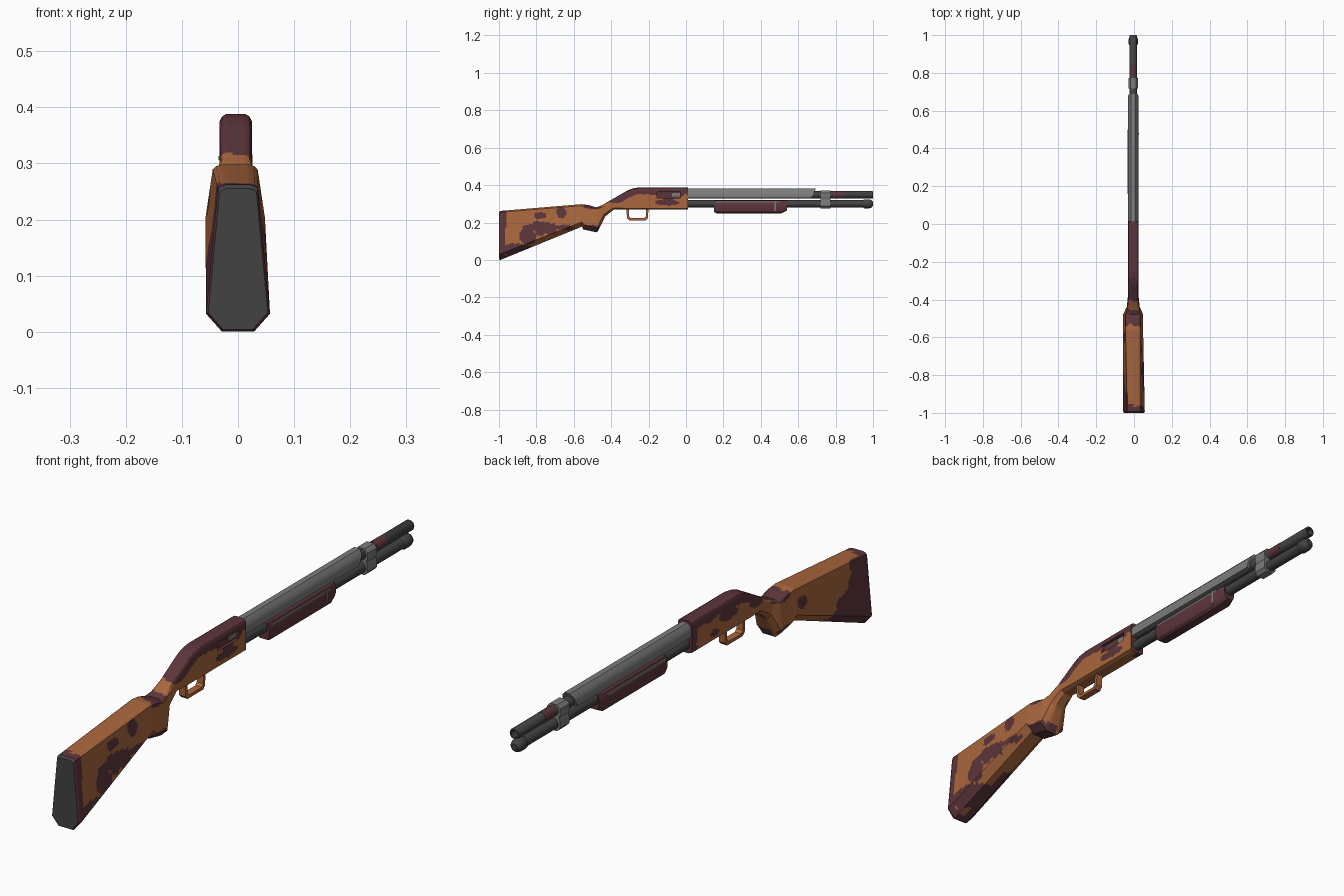
import bpy, bmesh, math
from mathutils import Vector, noise

if "Cube" in bpy.data.objects:
    bpy.data.objects.remove(bpy.data.objects["Cube"])

CX = -0.004  # gun axis


def mat(name, rgb):
    m = bpy.data.materials.new(name)
    m.diffuse_color = (*rgb, 1)
    m.use_nodes = True
    m.node_tree.nodes["Principled BSDF"].inputs["Base Color"].default_value = m.diffuse_color
    return m


ORANGE = mat("orange_brown", (0.40, 0.135, 0.047))
MAROON = mat("dark_maroon", (0.108, 0.036, 0.044))
DARK = mat("dark_grey", (0.055, 0.055, 0.056))
STEEL = mat("steel_grey", (0.20, 0.20, 0.20))


def finish(name, bm, mats, angle=32):
    bmesh.ops.recalc_face_normals(bm, faces=bm.faces)
    me = bpy.data.meshes.new(name)
    bm.to_mesh(me)
    bm.free()
    for m in mats:
        me.materials.append(m)
    for p in me.polygons:
        p.use_smooth = True
    me.set_sharp_from_angle(angle=math.radians(angle))
    ob = bpy.data.objects.new(name, me)
    bpy.context.collection.objects.link(ob)
    return ob


def loft(name, rings, mats, angle=32):
    """Skin closed rings of 3D points and cap both ends."""
    bm = bmesh.new()
    vs = [[bm.verts.new(p) for p in r] for r in rings]
    n = len(vs[0])
    for a, b in zip(vs, vs[1:]):
        for i in range(n):
            bm.faces.new((a[i], a[(i + 1) % n], b[(i + 1) % n], b[i]))
    bm.faces.new(vs[0])
    bm.faces.new(vs[-1][::-1])
    return finish(name, bm, mats, angle)


def lathe(name, z, stations, m, n=20):
    """Round part along y from (y, radius) stations."""
    rings = [[(CX + r * math.cos(2 * math.pi * i / n), y, z + r * math.sin(2 * math.pi * i / n))
              for i in range(n)] for y, r in stations]
    return loft(name, rings, [m])


def prism(name, half, stations, m):
    """Mirrored (x, z) half outline skinned along y; stations are (y, scale, z pivot, y slant)."""
    outline = half + [(-x, z) for x, z in reversed(half)]
    rings = [[(CX + x * s, y + k * (z - zp), zp + (z - zp) * s) for x, z in outline]
             for y, s, zp, k in stations]
    return loft(name, rings, [m])


# --- stock and receiver: one lofted body -------------------------------------
# top y,z, bottom y,z, half width bottom/top, bottom chamfer, top chamfer, centre x
SECT = [
    (-1.0, .255, -1.0, .004, .053, .033, .030, .012, 0),
    (-.992, .262, -.992, .0, .057, .036, .032, .012, 0),
    (-.56, .298, -.556, .178, .053, .040, .025, .014, -.005),
    (-.52, .293, -.55, .163, .053, .040, .025, .014, -.005),
    (-.48, .281, -.475, .147, .052, .040, .025, .014, -.005),
    (-.455, .290, -.432, .232, .034, .033, .014, .014, CX),
    (-.41, .315, -.385, .270, .029, .028, .008, .016, CX),
    (-.315, .370, -.33, .270, .029, .028, .006, .020, CX),
    (-.285, .382, -.29, .270, .029, .029, .006, .021, CX),
    (-.25, .388, -.25, .270, .029, .029, .006, .022, CX),
    (.012, .388, .012, .270, .029, .029, .006, .022, CX),
]


def ring(s):
    ty, tz, by, bz, hb, ht, cb, ct, cx = s
    h = tz - bz
    pts = [(0, 0), (.5 * hb, 0), (hb, cb / h), (ht, 1 - ct * .6 / h),
           (ht * .85, 1 - ct * .2 / h), (.6 * ht, 1), (0, 1)]
    half = []
    for (a, b), n in zip(zip(pts, pts[1:]), (3, 3, 18, 1, 1, 3)):
        for i in range(n):
            half.append((a[0] + (b[0] - a[0]) * i / n, a[1] + (b[1] - a[1]) * i / n))
    half.append(pts[-1])
    full = half + [(-x, t) for x, t in reversed(half[1:-1])]
    return [(cx + x, by + (ty - by) * t, bz + h * t) for x, t in full]


rings = []
for a, b in zip(SECT, SECT[1:]):
    n = max(1, math.ceil(max(abs(b[0] - a[0]), abs(b[2] - a[2])) / .008))
    rings += [ring([p + (q - p) * i / n for p, q in zip(a, b)]) for i in range(n)]
rings.append(ring(SECT[-1]))
body = loft("stock_and_receiver", rings, [ORANGE, MAROON, DARK])

# camouflage blotches: y, z, radius y, radius z
BOTH = [(-.5, .285, .045, .014), (-.51, .165, .055, .022)]
RIGHT = [(-.765, .17, .075, .038), (-.845, .135, .04, .06), (-.91, .055, .10, .035),
         (-.665, .252, .028, .026), (-.78, .235, .03, .018), (-.65, .175, .05, .014),
         (-.37, .325, .045, .02), (-.095, .307, .07, .016), (-.09, .35, .075, .024)]
LEFT = [(-.95, .13, .07, .2), (-.86, .10, .08, .075), (-.80, .085, .06, .04),
        (-.60, .235, .03, .02), (-.37, .325, .04, .022), (-.2, .335, .05, .022),
        (-.12, .30, .025, .012), (0, .33, .02, .08)]


def camo(c, nrm):
    w = noise.noise(c * 22) + .5 * noise.noise(c * 50)
    if c.y > .0115:
        return 1
    if nrm.y < -.6 and c.y < -.99:
        return 2
    if c.y < -.965 + .01 * w:
        return 1
    if c.y > -.36 and c.z > (.352 if c.y > -.25 else .352 + (c.y + .25) * .35) + .008 * w:
        return 1
    for y, z, ry, rz in BOTH + (RIGHT if c.x > CX else LEFT):
        # keep the top of the stock plain except over the wrist
        if nrm.z > .8 and -.95 < c.y < -.56:
            continue
        if ((c.y - y) / ry) ** 2 + ((c.z - z) / rz) ** 2 < 1 + .7 * w:
            return 1
    return 0


for p in body.data.polygons:
    p.material_index = camo(p.center, p.normal)


# --- ejection port recess ----------------------------------------------------
def box(name, x, y, z, m):
    bm = bmesh.new()
    bmesh.ops.create_cube(bm, size=1)
    for v in bm.verts:
        v.co = Vector([(r[0] + r[1]) / 2 + c * (r[1] - r[0]) for c, r in zip(v.co, (x, y, z))])
    return finish(name, bm, [m])


cutter = box("port_cutter", (CX + .017, .06), (-.155, -.03), (.332, .364), MAROON)
cutter.hide_render = True
cutter.hide_viewport = True
mod = body.modifiers.new("port", 'BOOLEAN')
mod.object, mod.operation, mod.solver = cutter, 'DIFFERENCE', 'EXACT'
mod.material_mode = 'TRANSFER'
box("bolt", (CX + .01, CX + .021), (-.075, -.032), (.338, .358), STEEL)

# --- trigger guard: rounded rectangular loop ---------------------------------
path = [(-.318, .275), (-.316, .224), (-.304, .212), (-.214, .212), (-.203, .224), (-.201, .275)]
mid = Vector((-.26, .275))
outer = [Vector(p) for p in path]
inner = [Vector((mid.x + (p.x - mid.x) * .80, mid.y + (p.y - mid.y) * .82)) for p in outer]
loft("trigger_guard", [[(CX - .013, o.x, o.y), (CX + .013, o.x, o.y),
                        (CX + .013, i.x, i.y), (CX - .013, i.x, i.y)]
                       for o, i in zip(outer, inner)], [ORANGE])

# --- barrel, magazine tube and cap -------------------------------------------
lathe("barrel", .348, [(0, .0195), (.997, .0195), (1, .018), (1, .013), (.95, .013)], DARK)
lathe("barrel_band", .348, [(.785, .0202), (.845, .0202)], MAROON)
lathe("magazine_tube", .300, [(0, .0195), (.96, .0195)], DARK)
lathe("magazine_cap", .300, [(.945, .019), (.953, .024), (.98, .024), (.992, .020), (1, .011)], DARK)

# --- heat shield over the barrel ---------------------------------------------
prism("heat_shield", [(.026, .331), (.0265, .352), (.022, .369), (.011, .381)],
      [(.0, 1, .35, 0), (.68, 1, .35, .45)], STEEL)

# --- clamp joining barrel and tube -------------------------------------------
prism("barrel_clamp", [(.014, .275), (.026, .288), (.026, .312), (.022, .324),
                       (.026, .336), (.026, .358), (.014, .371)],
      [(.718, 1, .32, 0), (.772, 1, .32, 0)], STEEL)

# --- sliding fore-end with guide strips --------------------------------------
prism("fore_end", [(.015, .249), (.024, .256), (.0285, .270), (.0285, .306), (.022, .317)],
      [(.150, .90, .317, 0), (.165, 1, .317, 0), (.51, 1, .317, 0), (.54, .78, .317, 0)], MAROON)
for side, x in (("right", CX + .027), ("left", CX - .027)):
    if side == "right":
        box("fore_end_strip", (x - .002, x + .003), (.474, .481), (.262, .316), STEEL)
    box("action_bar_" + side, (x - .004, x + .001), (.16, .50), (.306, .313), STEEL)
